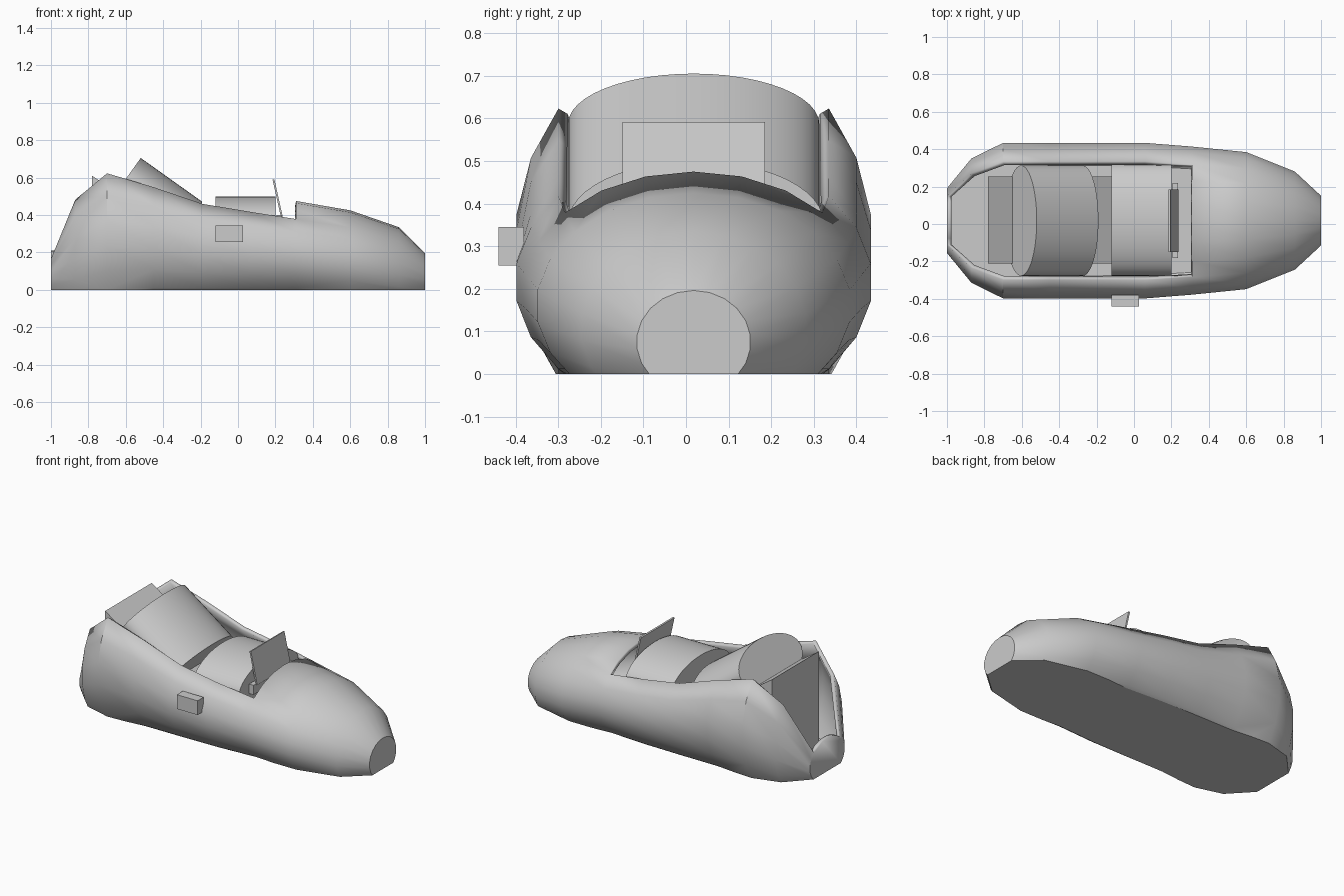
import bpy, bmesh, math
from mathutils import Matrix, Vector

cube = bpy.data.objects.get("Cube")
if cube:
    bpy.data.objects.remove(cube, do_unlink=True)

CY = 0.018  # hull centre line
grey = bpy.data.materials.new("light_grey")
grey.use_nodes = True
grey.diffuse_color = (0.6, 0.6, 0.6, 1)
grey.node_tree.nodes["Principled BSDF"].inputs["Base Color"].default_value = grey.diffuse_color


def finish(name, bm, smooth=False):
    bmesh.ops.recalc_face_normals(bm, faces=bm.faces)
    mesh = bpy.data.meshes.new(name)
    bm.to_mesh(mesh)
    bm.free()
    mesh.materials.append(grey)
    obj = bpy.data.objects.new(name, mesh)
    bpy.context.collection.objects.link(obj)
    if smooth:
        bpy.ops.object.select_all(action='DESELECT')
        obj.select_set(True)
        bpy.context.view_layer.objects.active = obj
        bpy.ops.object.shade_smooth_by_angle(angle=math.radians(30))
    return obj


def box(name, center, size, tilt=0):
    bm = bmesh.new()
    bmesh.ops.create_cube(bm, size=1, matrix=Matrix.Translation(center)
                          @ Matrix.Rotation(tilt, 4, 'Y') @ Matrix.Diagonal((*size, 1)))
    return finish(name, bm)


def barrel(name, center, length, half_width, half_height, tilt=0):
    """Elliptical cylinder lying along x, tilted nose down."""
    bm = bmesh.new()
    bmesh.ops.create_cone(bm, cap_ends=True, segments=48, radius1=1, radius2=1, depth=1)
    bmesh.ops.transform(bm, verts=bm.verts, matrix=Matrix.Translation(center)
                        @ Matrix.Rotation(tilt, 4, 'Y')
                        @ Matrix.Diagonal((length, half_width, half_height, 1))
                        @ Matrix.Rotation(math.pi / 2, 4, 'Y'))
    return finish(name, bm, True)


# Hull: elliptical stations (x, half width, centre height, half height)
STATIONS = [(-1, .175, .08, .13), (-.87, .335, .22, .4), (-.7, .42, .306, .484),
            (-.45, .42, .28, .41), (-.19, .42, .235, .343), (.06, .42, .215, .31),
            (.31, .40, .195, .28), (.6, .37, .16, .265), (.86, .265, .11, .225),
            (1, .134, .075, .121)]
SIDES = 22
bm = bmesh.new()
rings = []
for x, hw, zc, hh in STATIONS:
    angles = [math.pi / 2 + math.tau * i / SIDES for i in range(SIDES)]
    rings.append([bm.verts.new((x, CY + hw * math.cos(a), zc + hh * math.sin(a))) for a in angles])
for s, (a, b) in enumerate(zip(rings, rings[1:])):
    for i in range(SIDES):
        j = (i + 1) % SIDES
        # leave the cockpit open over the top
        if s < 6 and (i < 3 or i >= SIDES - 3):
            continue
        bm.faces.new((a[i], a[j], b[j], b[i]))
bm.faces.new(rings[0])
bm.faces.new(rings[-1])
# Flat underside
cut = bmesh.ops.bisect_plane(bm, geom=bm.verts[:] + bm.edges[:] + bm.faces[:],
                             plane_co=(0, 0, 0), plane_no=(0, 0, -1), clear_outer=True)
edges = [e for e in cut["geom_cut"] if isinstance(e, bmesh.types.BMEdge)]
bmesh.ops.contextual_create(bm, geom=edges)
hull = finish("hull", bm, True)
shell = hull.modifiers.new("Shell", 'SOLIDIFY')
shell.thickness = 0.025
shell.offset = -1
bpy.ops.object.modifier_move_to_index(modifier="Shell", index=0)

# Seat: wedge with upright back and sloping front
bm = bmesh.new()
profile = [(-.78, .02), (-.78, .61), (-.12, .16), (-.12, .02)]
face = bm.faces.new([bm.verts.new((x, CY - .23, z)) for x, z in profile])
ext = bmesh.ops.extrude_face_region(bm, geom=[face])
bmesh.ops.translate(bm, vec=(0, .465, 0),
                    verts=[v for v in ext["geom"] if isinstance(v, bmesh.types.BMVert)])
finish("seat", bm)

# Sloping rear fairing, its top line running from the high end to the low end
high, low = Vector((-.52, CY, .705)), Vector((-.19, CY, .47))
slope = math.atan2(high.z - low.z, low.x - high.x)
down = Vector((-math.sin(slope), 0, -math.cos(slope)))
barrel("rear_fairing", (high + low) / 2 + down * .145, (high - low).length, .295, .145, slope)

# Dashboard cowl
barrel("dashboard", (.04, CY + .005, .355), .32, .30, .145)

# Windscreen and its base
box("windscreen", (.212, CY, .49), (.01, .335, .205), -.22)
box("windscreen_base", (.22, CY, .37), (.03, .40, .06))

# Side box
box("side_box", (-.047, -.41, .30), (.145, .06, .09))
